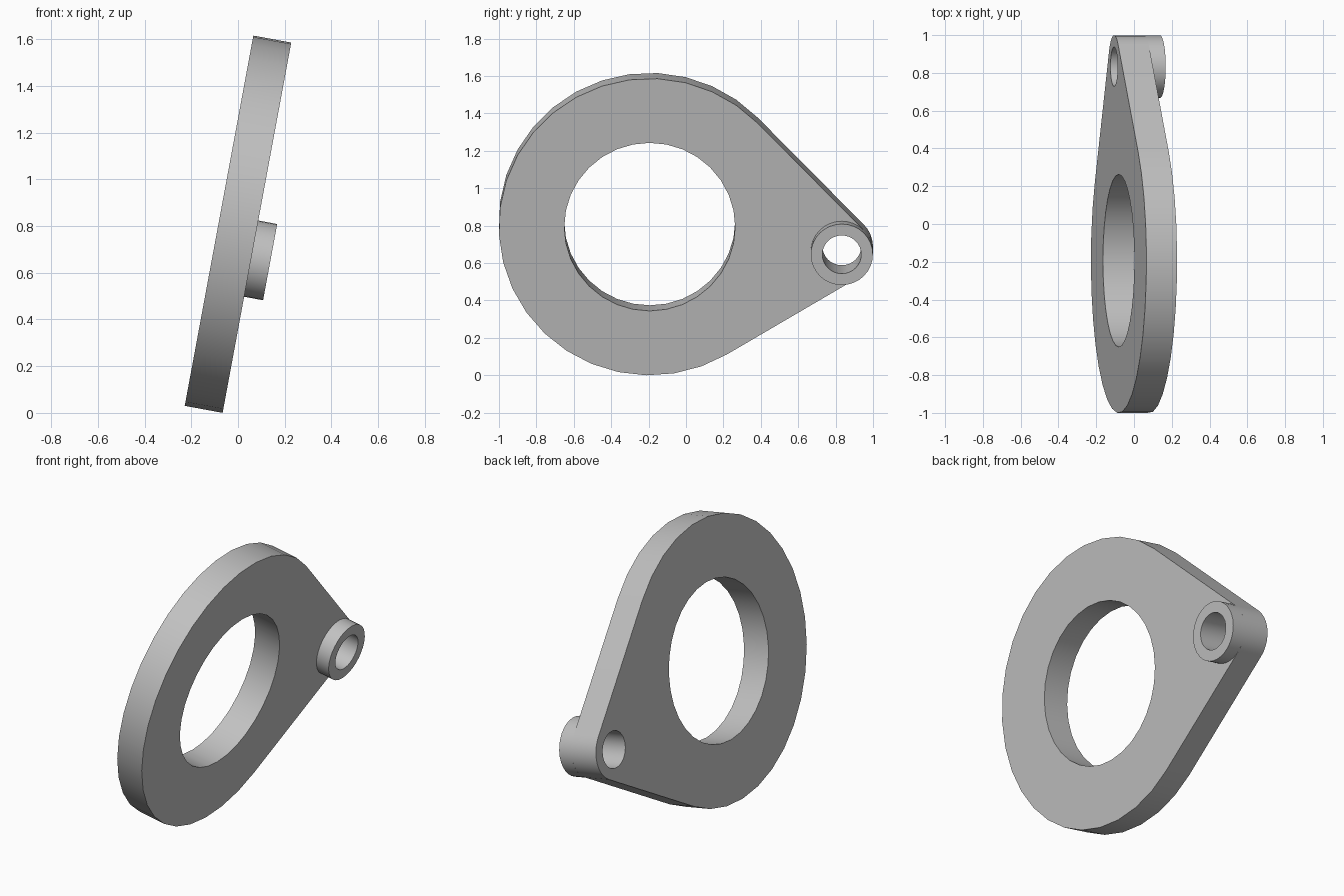
import bpy, bmesh
from math import cos, sin, acos, atan2, pi, hypot, radians

if "Cube" in bpy.data.objects:
    bpy.data.objects.remove(bpy.data.objects["Cube"])

DISC_R, BORE_R = 0.807, 0.457
BOSS_R, PIN_R = 0.166, 0.104
BOSS = (1.027, -0.135)      # boss centre relative to the disc centre
HALF = 0.0825               # half plate thickness
TILT = radians(10.5)

grey = bpy.data.materials.new("light_grey_metal")
grey.use_nodes = True
colour = (0.53, 0.53, 0.53, 1)
grey.diffuse_color = colour
grey.node_tree.nodes["Principled BSDF"].inputs["Base Color"].default_value = colour


def arc(centre, r, start, end, n):
    """Points from start to end angle, both included."""
    steps = [start + (end - start) * i / n for i in range(n + 1)]
    return [(centre[0] + r * cos(a), centre[1] + r * sin(a)) for a in steps]


def circle(centre, r, n):
    return arc(centre, r, 0, 2 * pi, n)[:-1]


def slab(name, loops, x0, x1):
    """Extrude an outline with holes along the plate axis."""
    bm = bmesh.new()
    rings = {}
    for x in (x0, x1):
        edges = []
        for i, pts in enumerate(loops):
            vs = [bm.verts.new((x, p, q)) for p, q in pts]
            rings[x, i] = vs
            edges += [bm.edges.new((a, b)) for a, b in zip(vs, vs[1:] + vs[:1])]
        bmesh.ops.triangle_fill(bm, edges=edges, use_beauty=True)
    for i in range(len(loops)):
        a, b = rings[x0, i], rings[x1, i]
        for k in range(len(a)):
            bm.faces.new((a[k - 1], a[k], b[k], b[k - 1]))
    bmesh.ops.recalc_face_normals(bm, faces=bm.faces[:])
    mesh = bpy.data.meshes.new(name)
    bm.to_mesh(mesh)
    bm.free()
    mesh.materials.append(grey)
    ob = bpy.data.objects.new(name, mesh)
    bpy.context.collection.objects.link(ob)
    ob.location = (0, -0.194, 0.8085)
    ob.rotation_euler = (0, TILT, 0)
    bpy.ops.object.select_all(action="DESELECT")
    ob.select_set(True)
    bpy.context.view_layer.objects.active = ob
    bpy.ops.object.shade_smooth_by_angle(angle=radians(30))
    return ob


# Teardrop outline: disc and boss joined by their outer tangents
axis = atan2(BOSS[1], BOSS[0])
spread = acos((DISC_R - BOSS_R) / hypot(*BOSS))
outline = arc((0, 0), DISC_R, axis + spread, axis + 2 * pi - spread, 24)
outline += arc(BOSS, BOSS_R, axis - spread, axis + spread, 10)

pin_hole = circle(BOSS, PIN_R, 32)
slab("plate", [outline, circle((0, 0), BORE_R, 32), pin_hole], -HALF, HALF)

# Raised collar around the pin hole
slab("pin_boss", [circle(BOSS, BOSS_R, 32), pin_hole], HALF, 2 * HALF)
